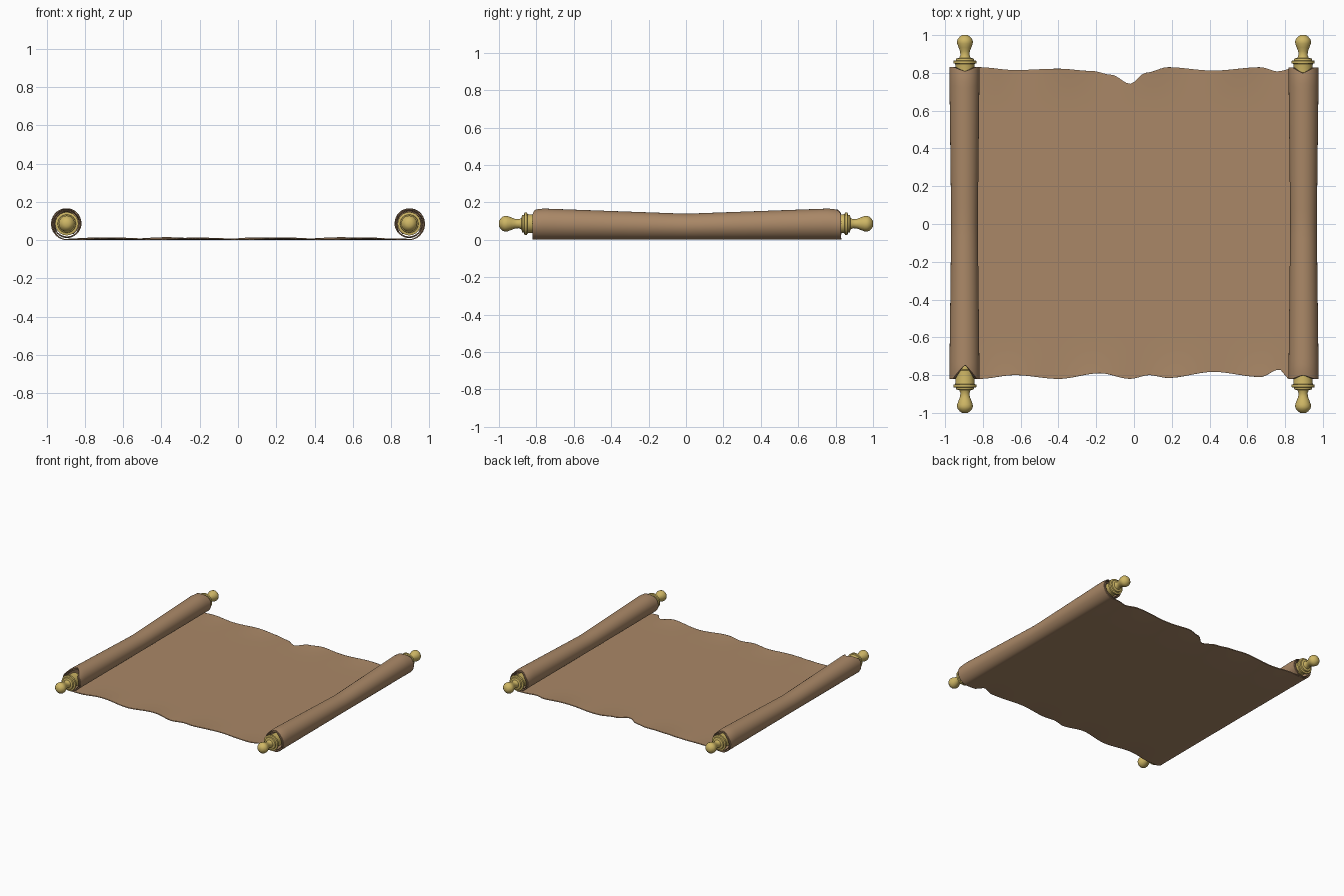
import bpy, bmesh, math

if "Cube" in bpy.data.objects:
    bpy.data.objects.remove(bpy.data.objects["Cube"])

CX, CZ, R0 = 0.895, 0.086, 0.082      # roll axis and outer radius
TURNS, PITCH = 1.9, 0.011


def material(name, rgb):
    m = bpy.data.materials.new(name)
    m.diffuse_color = (*rgb, 1)
    m.use_nodes = True
    m.node_tree.nodes["Principled BSDF"].inputs["Base Color"].default_value = m.diffuse_color
    return m


parchment = material("parchment brown", (0.40, 0.245, 0.135))
brass = material("pale brass", (0.62, 0.47, 0.13))


def finish(name, bm, mat, angle):
    bmesh.ops.recalc_face_normals(bm, faces=bm.faces)
    me = bpy.data.meshes.new(name)
    bm.to_mesh(me)
    bm.free()
    me.materials.append(mat)
    ob = bpy.data.objects.new(name, me)
    bpy.context.collection.objects.link(ob)
    bpy.ops.object.select_all(action='DESELECT')
    ob.select_set(True)
    bpy.context.view_layer.objects.active = ob
    bpy.ops.object.shade_smooth_by_angle(angle=math.radians(angle))
    return ob


def interp(table, x):
    if x <= table[0][0]:
        return table[0][1]
    for (x0, y0), (x1, y1) in zip(table, table[1:]):
        if x <= x1:
            f = (x - x0) / (x1 - x0)
            f = f * f * (3 - 2 * f)
            return y0 + (y1 - y0) * f
    return table[-1][1]


# ragged sheet edges as (x, y)
BACK = [(-.82, .83), (-.63, .815), (-.4, .822), (-.22, .81), (-.12, .79), (-.02, .742),
        (.06, .80), (.18, .83), (.42, .812), (.67, .83), (.76, .808), (.85, .826)]
FRONT = [(-.82, -.82), (-.63, -.80), (-.4, -.82), (-.18, -.79), (-.02, -.82), (.08, -.80),
         (.18, -.815), (.42, -.783), (.67, -.81), (.77, -.77), (.82, -.82)]


def tear(a, depth, width):
    # V-shaped notch at the top of each winding
    d = abs((a % (2 * math.pi)) - math.pi)
    return depth * max(0, 1 - d / width)


# cross-section: left spiral, flat sheet, right spiral -> (x, z, front y, back y, side)
def roll(side):
    pts, n = [], 64
    for i in range(1, n + 1):
        a = 2 * math.pi * TURNS * i / n
        r = R0 - PITCH * a / (2 * math.pi)
        x = side * (CX + r * math.sin(a))
        z = CZ - 0.002 - r * math.cos(a) + 0.004 * min(1, a)
        if side < 0:
            f, b = -.82 + tear(a, .075, .9), .83 - tear(a, .022, .8)
        else:
            f, b = -.82 + tear(a, .02, .8), .828 - tear(a, .03, .8)
        pts.append((x, z, f, b, side))
    return pts


section = roll(-1)[::-1]
for i in range(91):
    x = -CX + 2 * CX * i / 90
    section.append((x, 0.004, interp(FRONT, x), interp(BACK, x), 0))
section += roll(1)

# parchment sheet with rolled ends, sagging in the middle of each roll
bm = bmesh.new()
NY = 32
rows = []
for x, z, f, b, side in section:
    row = []
    for j in range(NY + 1):
        t = 0.5 - 0.5 * math.cos(math.pi * j / NY)
        y = f + (b - f) * t
        px, pz = x, z
        if side:
            c = max(0, 1 - abs(y) / 0.77)
            px = side * CX + (x - side * CX) * (1 - 0.12 * c)
            end = max(0, abs(y) - 0.76) / 0.07
            pz = z * (1 - 0.17 * c - 0.05 * end)
        else:
            lift = max(0, abs(y) - 0.6) / 0.2
            pz += 0.007 * lift * lift * math.sin(x * 7 + (1 if y > 0 else 3)) ** 2 * min(1, (CX - abs(x)) * 6)
        row.append(bm.verts.new((px, y, pz)))
    rows.append(row)
for r0, r1 in zip(rows, rows[1:]):
    for j in range(NY):
        bm.faces.new((r0[j], r1[j], r1[j + 1], r0[j + 1]))
sheet = finish("parchment_sheet", bm, parchment, 40)
sol = sheet.modifiers.new("thickness", 'SOLIDIFY')
sol.thickness, sol.offset = 0.006, 0

# turned rods: half profile (y, radius), mirrored front to back
HALF = [(0, .03), (.77, .03), (.775, .05), (.84, .05), (.848, .052), (.85, .061), (.864, .061),
        (.866, .048), (.876, .046), (.88, .030), (.895, .024), (.915, .026), (.935, .034),
        (.955, .041), (.968, .042), (.98, .038), (.993, .026), (1.0, .014), (1.0, 0)]
PROFILE = [(-y, r) for y, r in HALF[:0:-1]] + HALF
SIDES = 24
for name, x in (("left_rod", -CX), ("right_rod", CX)):
    bm = bmesh.new()
    rings = []
    for y, r in PROFILE:
        if r == 0:
            rings.append([bm.verts.new((x, y, CZ))] * SIDES)
        else:
            rings.append([bm.verts.new((x + r * math.cos(2 * math.pi * k / SIDES), y,
                                        CZ + r * math.sin(2 * math.pi * k / SIDES)))
                          for k in range(SIDES)])
    for a, b in zip(rings, rings[1:]):
        for k in range(SIDES):
            n = (k + 1) % SIDES
            bm.faces.new(list(dict.fromkeys((a[k], a[n], b[n], b[k]))))
    finish(name, bm, brass, 40)
